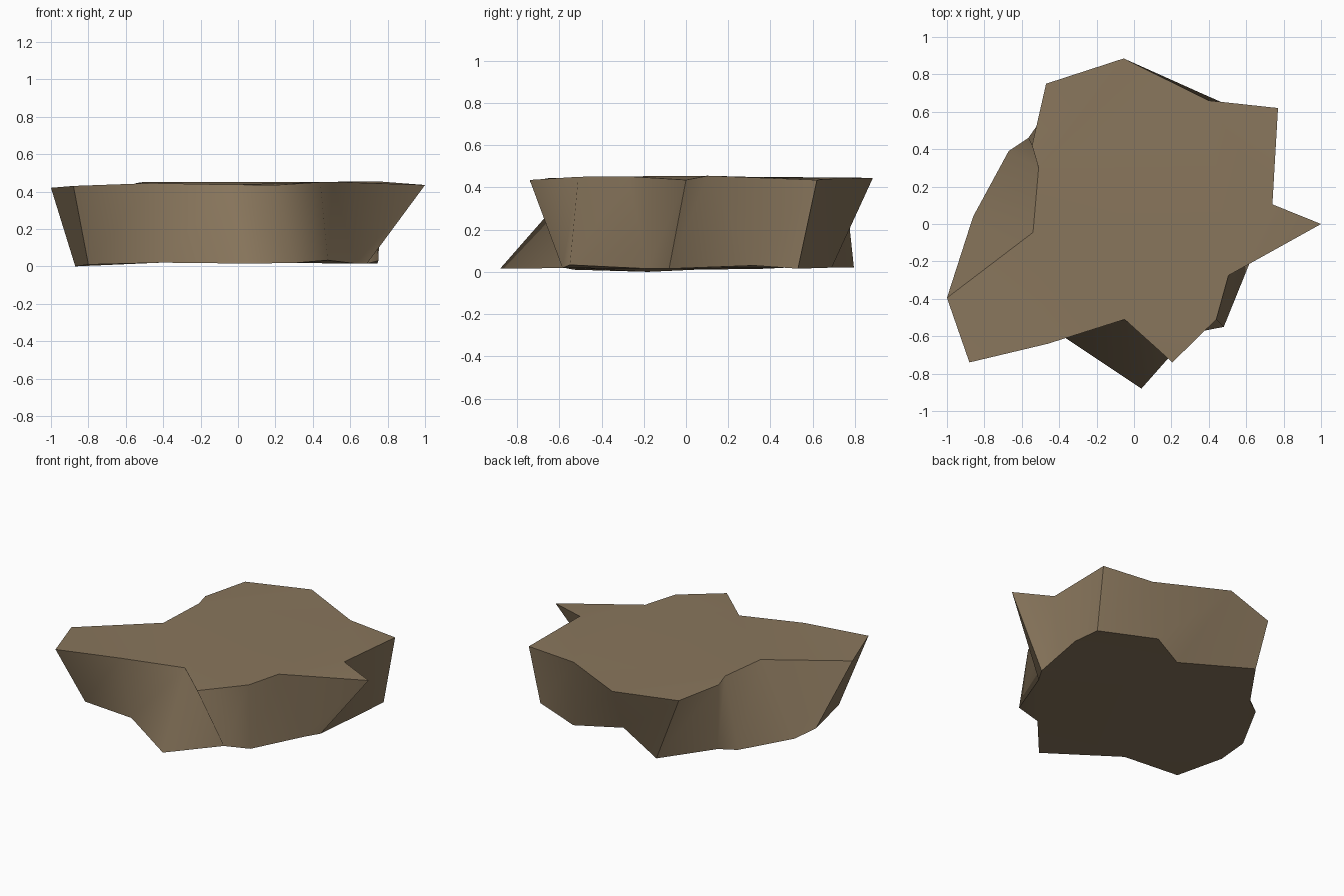
import bpy, bmesh, math

if "Cube" in bpy.data.objects:
    bpy.data.objects.remove(bpy.data.objects["Cube"])

# One weathered stone colour
stone = bpy.data.materials.new("brown_stone")
stone.diffuse_color = (0.25, 0.182, 0.108, 1)
stone.use_nodes = True
stone.node_tree.nodes["Principled BSDF"].inputs["Base Color"].default_value = stone.diffuse_color

# Jagged rim pairs: top x, y, z then bottom x, y, z (counter-clockwise)
RIM = [
    (1.00, 0.00, .435, .69, -.08, .015),
    (.74, .105, .455, .75, .32, .03),
    (.77, .62, .435, .745, .53, .015),
    (.40, .66, .44, .38, .69, .02),
    (-.055, .885, .445, .10, .54, .02),
    (-.47, .75, .44, -.33, .795, .02),
    (-.545, .42, .445, -.565, .46, .02),
    (-.51, .30, .45, -.67, .39, .015),
    (-.54, -.045, .44, -.86, .04, .01),
    (-1.00, -.395, .42, -.87, -.18, .0),
    (-.88, -.74, .43, -.80, -.53, .01),
    (-.46, -.64, .445, -.41, -.58, .02),
    (-.05, -.51, .437, .04, -.88, .015),
    (.205, -.74, .435, .30, -.585, .018),
    (.44, -.51, .45, .48, -.55, .033),
    (.505, -.275, .452, .63, -.18, .015),
]

# Stone slab: two rings, side walls, caps
bm = bmesh.new()
top = [bm.verts.new(p[:3]) for p in RIM]
base = [bm.verts.new(p[3:]) for p in RIM]
n = len(RIM)
for i in range(n):
    j = (i + 1) % n
    bm.faces.new((base[i], base[j], top[j], top[i]))
caps = [bm.faces.new(top), bm.faces.new(base[::-1])]
bmesh.ops.triangulate(bm, faces=caps, ngon_method='BEAUTY')

mesh = bpy.data.meshes.new("rock_slab")
bm.to_mesh(mesh)
bm.free()
mesh.materials.append(stone)
slab = bpy.data.objects.new("rock_slab", mesh)
bpy.context.collection.objects.link(slab)

# Soft walls, crisp rims and corners
bpy.context.view_layer.objects.active = slab
slab.select_set(True)
bpy.ops.object.shade_smooth_by_angle(angle=math.radians(50))
